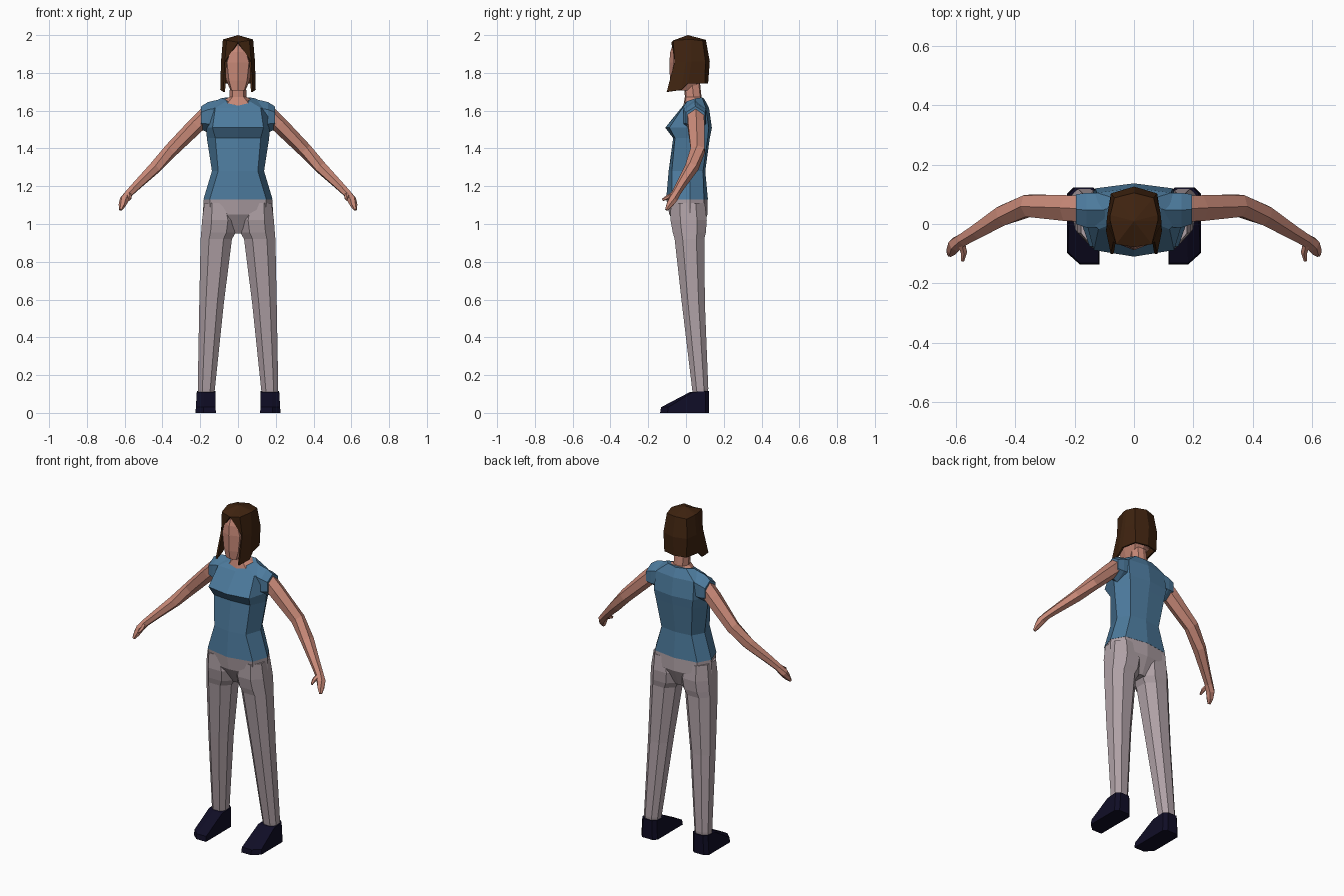
import bpy, bmesh, math
from mathutils import Vector


def material(name, rgb):
    m = bpy.data.materials.new(name)
    m.diffuse_color = (*rgb, 1)
    return m


SHIRT = material("blue shirt", (0.073, 0.195, 0.335))
SKIN = material("skin", (0.59, 0.255, 0.19))
HAIR = material("dark brown hair", (0.050, 0.017, 0.005))
TROUSER = material("grey trousers", (0.43, 0.355, 0.38))
SHOE = material("navy shoes", (0.005, 0.004, 0.019))


def finish(name, bm, mat, mirror=False):
    bmesh.ops.remove_doubles(bm, verts=bm.verts, dist=0.0005)
    bmesh.ops.recalc_face_normals(bm, faces=bm.faces)
    me = bpy.data.meshes.new(name)
    bm.to_mesh(me)
    bm.free()
    me.materials.append(mat)
    ob = bpy.data.objects.new(name, me)
    bpy.context.collection.objects.link(ob)
    if mirror:
        ob.modifiers.new("mirror", 'MIRROR').use_mirror_merge = False
    return ob


def loft(name, rings, mat, mirror=False):
    """Skin a list of equal closed rings and cap both ends."""
    bm = bmesh.new()
    vs = [[bm.verts.new(p) for p in r] for r in rings]
    n = len(rings[0])
    for a, b in zip(vs, vs[1:]):
        for i in range(n):
            j = (i + 1) % n
            bm.faces.new((a[i], a[j], b[j], b[i]))
    bm.faces.new(vs[0])
    bm.faces.new(vs[-1])
    return finish(name, bm, mat, mirror)


def sym(half):
    """Complete a half ring running from front centre to back centre."""
    return half + [(-x, y, z) for x, y, z in reversed(half[1:-1])]


def body(z, front, fx, fy, sx, sy, bx, by, back):
    return sym([(0, front, z), (fx, fy, z), (sx, sy, z), (bx, by, z), (0, back, z)])


def octagon(x0, x1, y0, y1, z, c=0.27):
    dx, dy = (x1 - x0) * c, (y1 - y0) * c
    return [(x0 + dx, y0, z), (x1 - dx, y0, z), (x1, y0 + dy, z), (x1, y1 - dy, z),
            (x1 - dx, y1, z), (x0 + dx, y1, z), (x0, y1 - dy, z), (x0, y0 + dy, z)]


def tube(name, path, mat, sides=6):
    """Mirrored limb along points given as x, y, z, side radius, up radius."""
    pts = [Vector(p[:3]) for p in path]
    rings = []
    for i, p in enumerate(path):
        t = (pts[min(i + 1, len(pts) - 1)] - pts[max(i - 1, 0)]).normalized()
        u = t.cross(Vector((0, 0, 1))).normalized()
        v = u.cross(t)
        angles = [2 * math.pi * (k + 0.5) / sides for k in range(sides)]
        rings.append([pts[i] + u * p[3] * math.cos(a) + v * p[4] * math.sin(a) for a in angles])
    return loft(name, rings, mat, True)


# Shirt body, hem to neckline
loft("shirt", [
    body(1.13, -0.105, 0.15, -0.075, 0.183, 0.02, 0.14, 0.095, 0.116),
    body(1.28, -0.092, 0.105, -0.075, 0.138, 0.02, 0.10, 0.09, 0.102),
    body(1.455, -0.068, 0.12, -0.058, 0.165, 0.03, 0.12, 0.115, 0.126),
    body(1.51, -0.11, 0.135, -0.088, 0.168, 0.03, 0.13, 0.12, 0.137),
    body(1.615, -0.025, 0.12, -0.018, 0.175, 0.045, 0.125, 0.105, 0.122),
    sym([(0, 0.0, 1.633), (0.062, 0.005, 1.65), (0.092, 0.05, 1.665),
         (0.06, 0.085, 1.67), (0, 0.095, 1.665)]),
], SHIRT)


# Cap sleeves
def sleeve_ring(x, y0, y1, z0, z1):
    m, h = (y0 + y1) / 2, z1 - z0
    return [(x, m, z1), (x, y0, z0 + h * 0.75), (x, y0, z0 + h * 0.28),
            (x, m, z0), (x, y1, z0 + h * 0.28), (x, y1, z0 + h * 0.75)]


loft("sleeves", [sleeve_ring(0.08, -0.01, 0.105, 1.49, 1.664),
                 sleeve_ring(0.16, -0.012, 0.105, 1.485, 1.645),
                 sleeve_ring(0.196, 0.0, 0.1, 1.50, 1.622)], SHIRT, True)

# Arms with tapered hands, and thumbs
tube("arms", [(0.15, 0.05, 1.592, 0.05, 0.044), (0.22, 0.053, 1.525, 0.05, 0.044),
              (0.355, 0.062, 1.39, 0.042, 0.038), (0.44, 0.03, 1.298, 0.038, 0.034),
              (0.53, -0.025, 1.21, 0.028, 0.026), (0.577, -0.053, 1.163, 0.024, 0.022),
              (0.602, -0.07, 1.13, 0.026, 0.024), (0.613, -0.088, 1.10, 0.020, 0.018),
              (0.622, -0.104, 1.075, 0.009, 0.008)], SKIN)
tube("thumbs", [(0.582, -0.062, 1.16, 0.014, 0.014), (0.573, -0.095, 1.142, 0.012, 0.012),
                (0.577, -0.124, 1.128, 0.006, 0.007)], SKIN)

# Hips and trouser legs
loft("hips", [
    body(1.131, -0.104, 0.149, -0.074, 0.181, 0.02, 0.139, 0.094, 0.115),
    body(1.05, -0.088, 0.145, -0.07, 0.187, 0.02, 0.14, 0.102, 0.114),
    body(0.95, -0.025, 0.03, -0.025, 0.05, 0.03, 0.03, 0.065, 0.07),
], TROUSER)
loft("trouser_legs", [
    octagon(0.03, 0.178, -0.08, 0.10, 1.11),
    octagon(0.003, 0.19, -0.082, 0.11, 1.02),
    octagon(0.012, 0.195, -0.07, 0.105, 0.955),
    octagon(0.032, 0.198, -0.06, 0.097, 0.92),
    octagon(0.075, 0.205, -0.022, 0.1, 0.58),
    octagon(0.122, 0.213, 0.032, 0.118, 0.13),
    octagon(0.126, 0.212, 0.036, 0.116, 0.10),
], TROUSER, True)


# Shoes: stacked outlines, sole to ankle
def shoe_ring(x0, x1, toe, heel, z, toe_z):
    mid = toe + (heel - toe) * 0.15
    return [(x0, toe, toe_z), (x0 + (x1 - x0) * 0.6, toe, toe_z), (x1, mid, toe_z),
            (x1, heel - 0.02, z), (x1 - 0.02, heel, z), (x0 + 0.02, heel, z), (x0, heel - 0.02, z)]


loft("shoes", [shoe_ring(0.117, 0.225, -0.137, 0.122, 0, 0),
               shoe_ring(0.119, 0.223, -0.132, 0.123, 0.03, 0.03),
               shoe_ring(0.12, 0.218, 0.02, 0.123, 0.115, 0.11)], SHOE, True)

# Neck flaring into the collar
loft("neck", [
    sym([(0, -0.014, 1.626), (0.055, -0.006, 1.64), (0.08, 0.05, 1.655),
         (0.05, 0.082, 1.665), (0, 0.09, 1.665)]),
    body(1.672, -0.006, 0.03, 0.0, 0.046, 0.04, 0.03, 0.075, 0.082),
    body(1.77, -0.012, 0.026, -0.005, 0.04, 0.03, 0.028, 0.065, 0.072),
], SKIN)

# Head, chin to crown
loft("head", [
    body(1.708, -0.076, 0.034, -0.066, 0.04, -0.02, 0.025, 0.03, 0.04),
    body(1.76, -0.085, 0.048, -0.066, 0.062, -0.01, 0.05, 0.07, 0.09),
    body(1.855, -0.088, 0.058, -0.066, 0.074, 0.01, 0.06, 0.08, 0.1),
    body(1.91, -0.084, 0.042, -0.066, 0.068, 0.01, 0.058, 0.08, 0.095),
    body(1.96, -0.066, 0.03, -0.055, 0.055, 0.01, 0.045, 0.07, 0.08),
], SKIN)

# Bob hair: columns from side lock to back centre, rows crown to tips
crown = (0, 0.01, 2.0)
fringe = (0, -0.078, 1.962)
columns = [
    [(0.06, -0.068, 1.972), (0.07, -0.06, 1.86), (0.078, -0.102, 1.70)],
    [(0.08, 0.01, 1.977), (0.09, 0.0, 1.86), (0.094, -0.025, 1.71)],
    [(0.08, 0.03, 1.977), (0.09, 0.03, 1.86), (0.092, 0.012, 1.745)],
    [(0.066, 0.088, 1.97), (0.078, 0.103, 1.86), (0.074, 0.1, 1.745)],
    [(0, 0.105, 1.975), (0, 0.126, 1.86), (0, 0.117, 1.745)],
]
bm = bmesh.new()
for s in (1, -1):
    def face(*pts):
        bm.faces.new([bm.verts.new((s * x, y, z)) for x, y, z in pts])
    face(crown, fringe, columns[0][0])
    face(fringe, columns[0][0], columns[0][1])
    for a, b in zip(columns, columns[1:]):
        face(crown, a[0], b[0])
        for k in (0, 1):
            face(a[k], a[k + 1], b[k + 1], b[k])
hair = finish("hair", bm, HAIR)
shell = hair.modifiers.new("thickness", 'SOLIDIFY')
shell.thickness = 0.01
shell.offset = -1
